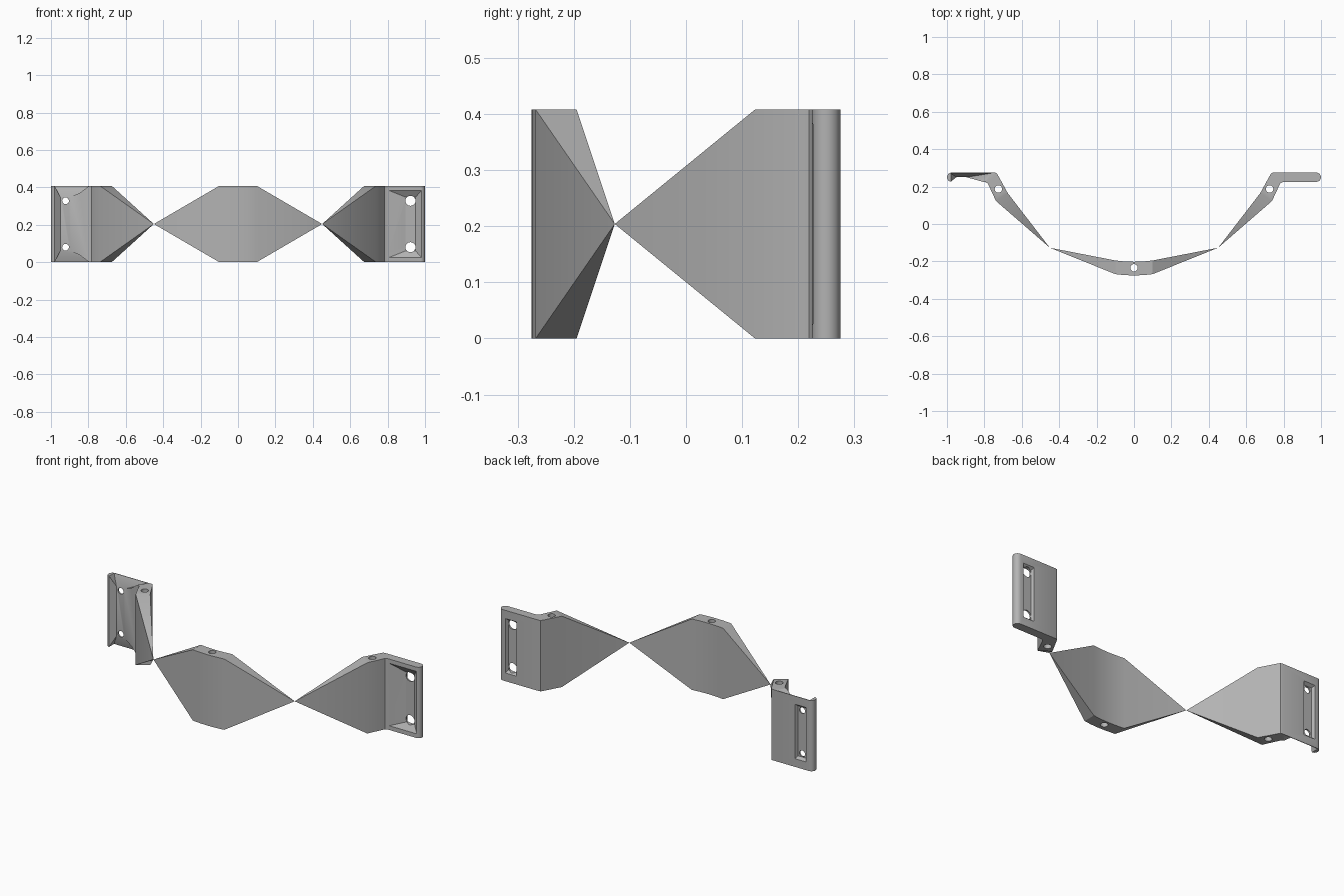
import bpy, bmesh, math
from mathutils import Vector

cube = bpy.data.objects.get("Cube")
if cube:
    bpy.data.objects.remove(cube)

H = 0.408
MID = H / 2

gray = bpy.data.materials.new("plain gray")
gray.use_nodes = True
gray.diffuse_color = (0.45, 0.45, 0.45, 1)
gray.node_tree.nodes["Principled BSDF"].inputs["Base Color"].default_value = (0.45, 0.45, 0.45, 1)


def add_object(name, bm):
    bmesh.ops.recalc_face_normals(bm, faces=bm.faces)
    mesh = bpy.data.meshes.new(name)
    bm.to_mesh(mesh)
    bm.free()
    mesh.materials.append(gray)
    obj = bpy.data.objects.new(name, mesh)
    bpy.context.collection.objects.link(obj)
    return obj


def tapered_prism(name, outline, tips):
    """Extrude an outline; edges listed in tips taper to a point."""
    bm = bmesh.new()
    low = [bm.verts.new((x, y, 0)) for x, y in outline]
    top = [bm.verts.new((x, y, H)) for x, y in outline]
    bm.faces.new(low[::-1])
    bm.faces.new(top)
    for i in range(len(outline)):
        j = (i + 1) % len(outline)
        wall = [low[i], low[j], top[j], top[i]]
        if i in tips:
            tip = bm.verts.new((*tips[i], MID))
            for k in range(4):
                bm.faces.new((wall[k], wall[(k + 1) % 4], tip))
        else:
            bm.faces.new(wall)
    return add_object(name, bm)


def hull(points):
    bm = bmesh.new()
    for p in points:
        bm.verts.new(p)
    bmesh.ops.convex_hull(bm, input=bm.verts)
    return add_object("cutter", bm)


def rect(x0, x1, z0, z1, y):
    return [(x, y, z) for x in (x0, x1) for z in (z0, z1)]


def rod(center, radius, axis):
    u = Vector((1, 0, 0))
    axis = Vector(axis)
    v = axis.cross(u).normalized()
    pts = []
    for k in range(20):
        a = k * math.tau / 20
        side = Vector(center) + radius * (u * math.cos(a) + v * math.sin(a))
        pts += [side + axis, side - axis]
    return hull(pts)


def finish(obj, cutters):
    bpy.ops.object.select_all(action='DESELECT')
    bpy.context.view_layer.objects.active = obj
    obj.select_set(True)
    for c in cutters:
        c.hide_render = True
        m = obj.modifiers.new("cut", 'BOOLEAN')
        m.operation = 'DIFFERENCE'
        m.solver = 'EXACT'
        m.object = c
        bpy.ops.object.modifier_apply(modifier=m.name)
        bpy.data.objects.remove(c)
    bpy.ops.object.shade_smooth_by_angle(angle=math.radians(30))


# Middle link: shallow bowed block with a point at each end
front = [(x, -0.275 + 0.7 * x * x) for x in (-0.1, -0.05, 0, 0.05, 0.1)]
back = [(x, -0.202 + 0.7 * x * x) for x in (0.1, 0.05, 0, -0.05, -0.1)]
middle = tapered_prism("middle_link", front + back,
                       {4: (0.45, -0.127), 9: (-0.45, -0.127)})
finish(middle, [rod((0, -0.234, MID), 0.02, (0, 0, 0.5))])


# Side links: pointed wing, bent into a flat rounded end plate
def side_link(name, s):
    outline = [(0.675, 0.165), (0.738, 0.123), (0.777, 0.207), (0.784, 0.219), (0.797, 0.225)]
    for k in range(9):
        a = math.radians(-90 + k * 22.5)
        outline.append((0.975 + 0.025 * math.cos(a), 0.25 + 0.025 * math.sin(a)))
    outline += [(0.745, 0.275), (0.735, 0.272), (0.728, 0.262)]
    obj = tapered_prism(name, [(s * x, y) for x, y in outline], {0: (s * 0.45, -0.127)})

    # Funnel recess in front, narrow groove behind, leaving a thin web
    xi, xo = s * 0.895, s * 0.95
    edge = 0.02 if s > 0 else -0.01
    cutters = [
        hull(rect(s * 0.795, s * 0.985, edge, H - edge, 0.222) + rect(xi, xo, 0.06, H - 0.06, 0.25)),
        hull(rect(s * 0.885, s * 0.96, 0.045, H - 0.045, 0.278) + rect(xi, xo, 0.06, H - 0.06, 0.259)),
        rod((s * 0.725, 0.187, MID), 0.02, (0, 0, 0.5))]
    # Cord holes through the plate
    for z in (0.08, H - 0.08):
        cutters.append(rod((s * 0.922, 0.25, z), 0.027 if s > 0 else 0.018, (0, 0.1, 0)))
    # Sloped ends on one plate
    if s < 0:
        for flip in (False, True):
            pts = rect(s * 0.8, s * 0.98, H + 0.001, H + 0.01, 0.215)
            pts += rect(s * 0.76, s * 0.98, H + 0.001, H + 0.01, 0.272)
            pts += rect(xi, xo, H - 0.06, H, 0.25) + rect(xi, xo, H - 0.06, H, 0.215)
            cutters.append(hull([(x, y, H - z if flip else z) for x, y, z in pts]))
    finish(obj, cutters)


side_link("left_side_link", 1)
side_link("right_side_link", -1)
